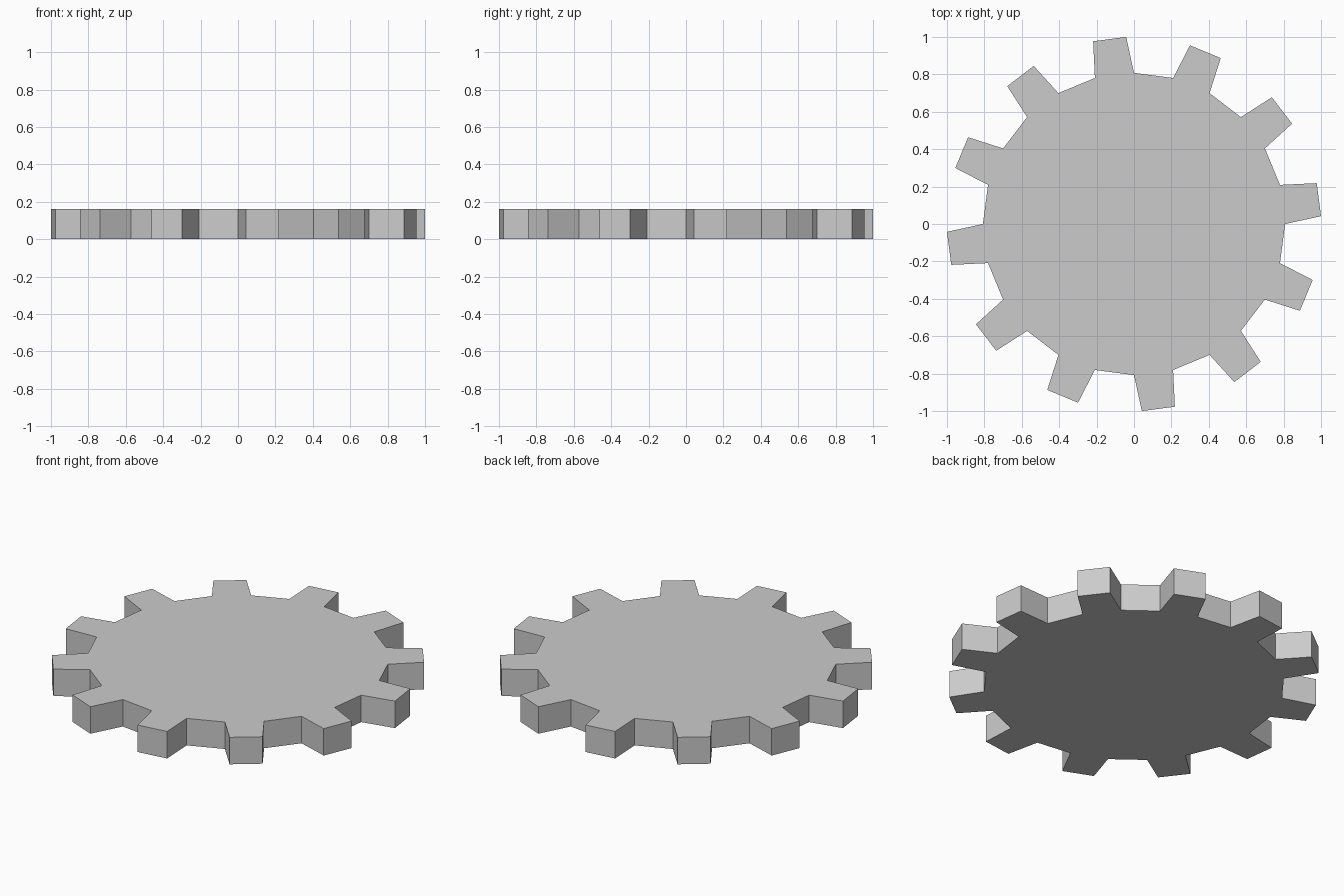
import bpy, bmesh
from math import cos, sin, radians

if "Cube" in bpy.data.objects:
    bpy.data.objects.remove(bpy.data.objects["Cube"])

TEETH = 12
STEP = 360 / TEETH
ROOT_R, TIP_R = 0.808, 1.001
THICKNESS = 0.16


def polar(radius, degrees):
    a = radians(degrees)
    return (radius * cos(a), radius * sin(a), 0)


# One tooth per step: root, two tip corners, root
outline = []
for i in range(TEETH):
    start = i * STEP
    for radius, angle in ((ROOT_R, 0), (TIP_R, 2.4), (TIP_R, 12.6), (ROOT_R, 15)):
        outline.append(polar(radius, start + angle))

# Extrude the outline into a solid disc
bm = bmesh.new()
base = bm.faces.new([bm.verts.new(p) for p in outline])
extruded = bmesh.ops.extrude_face_region(bm, geom=[base], use_keep_orig=True)
top = [v for v in extruded["geom"] if isinstance(v, bmesh.types.BMVert)]
bmesh.ops.translate(bm, verts=top, vec=(0, 0, THICKNESS))
bmesh.ops.recalc_face_normals(bm, faces=bm.faces)

mesh = bpy.data.meshes.new("gear_wheel")
bm.to_mesh(mesh)
bm.free()
gear = bpy.data.objects.new("gear_wheel", mesh)
bpy.context.collection.objects.link(gear)
